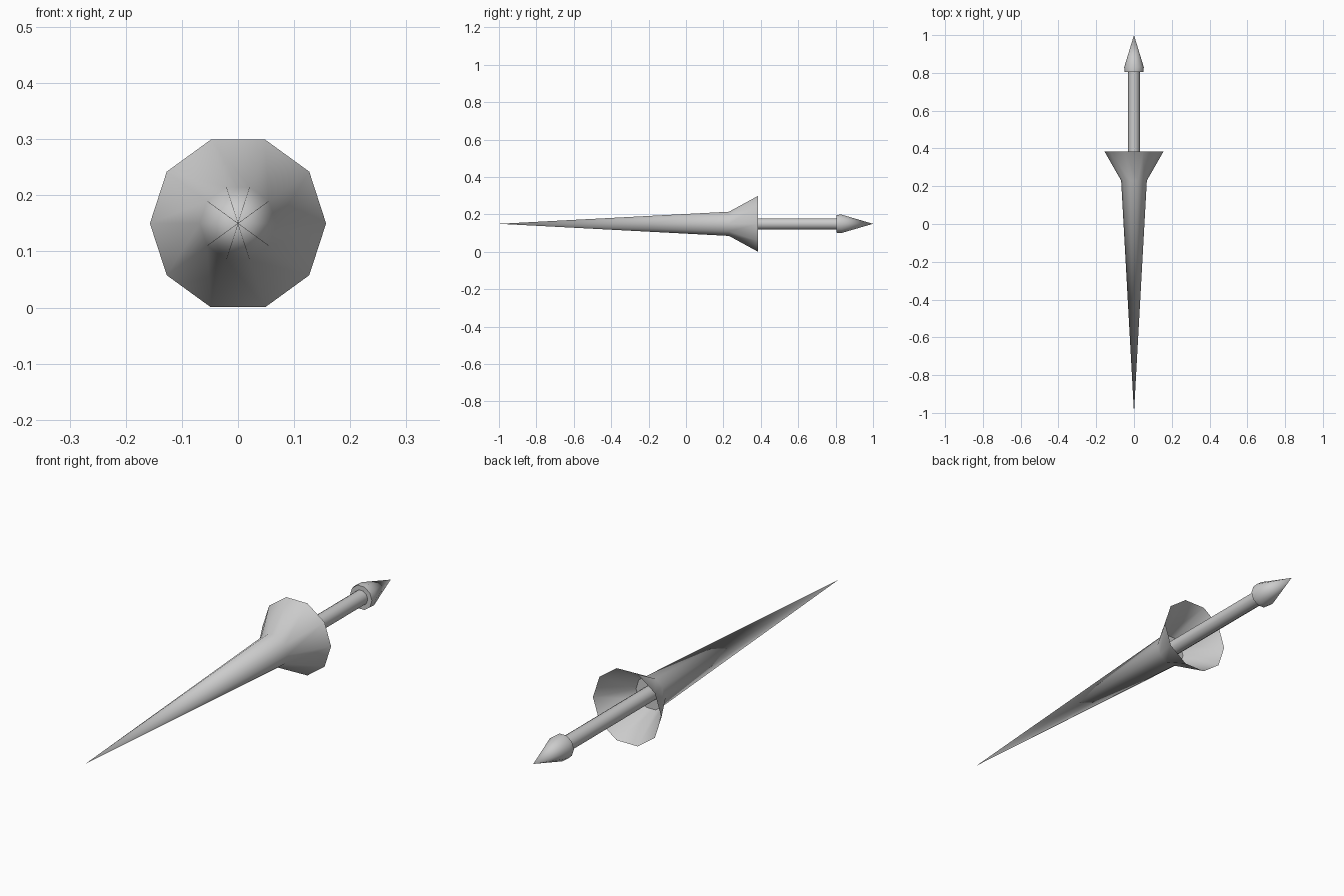
import bpy, bmesh, math

if "Cube" in bpy.data.objects:
    bpy.data.objects.remove(bpy.data.objects["Cube"])

SIDES = 10
AXIS_Z = 0.15


def lathe(name, profile, angle=40):
    """Turn a (y, radius) profile around the long axis; radius 0 makes a point."""
    bm = bmesh.new()
    rings = []
    for y, r in profile:
        if r == 0:
            rings.append([bm.verts.new((0, y, AXIS_Z))] * SIDES)
        else:
            rings.append([bm.verts.new((r * math.cos(a), y, AXIS_Z + r * math.sin(a)))
                          for a in (2 * math.pi * i / SIDES for i in range(SIDES))])
    for a, b in zip(rings, rings[1:]):
        for i in range(SIDES):
            j = (i + 1) % SIDES
            bm.faces.new(list(dict.fromkeys((a[i], a[j], b[j], b[i]))))
    bmesh.ops.recalc_face_normals(bm, faces=bm.faces[:])
    mesh = bpy.data.meshes.new(name)
    bm.to_mesh(mesh)
    bm.free()
    obj = bpy.data.objects.new(name, mesh)
    bpy.context.collection.objects.link(obj)
    bpy.ops.object.select_all(action='DESELECT')
    obj.select_set(True)
    bpy.context.view_layer.objects.active = obj
    bpy.ops.object.shade_smooth_by_angle(angle=math.radians(angle))
    return obj


# Long tapering spike, flaring into an open hand guard
lathe("spike_and_guard", [(-1.0, 0), (0.23, 0.068), (0.385, 0.157)])

# Floor inside the guard where the grip enters
lathe("guard_floor", [(0.23, 0.068), (0.23, 0)])

# Straight grip
lathe("grip", [(0.23, 0.031), (0.81, 0.031)])

# Pointed end cap
lathe("pommel", [(0.805, 0), (0.805, 0.05), (0.83, 0.052), (1.0, 0)])
